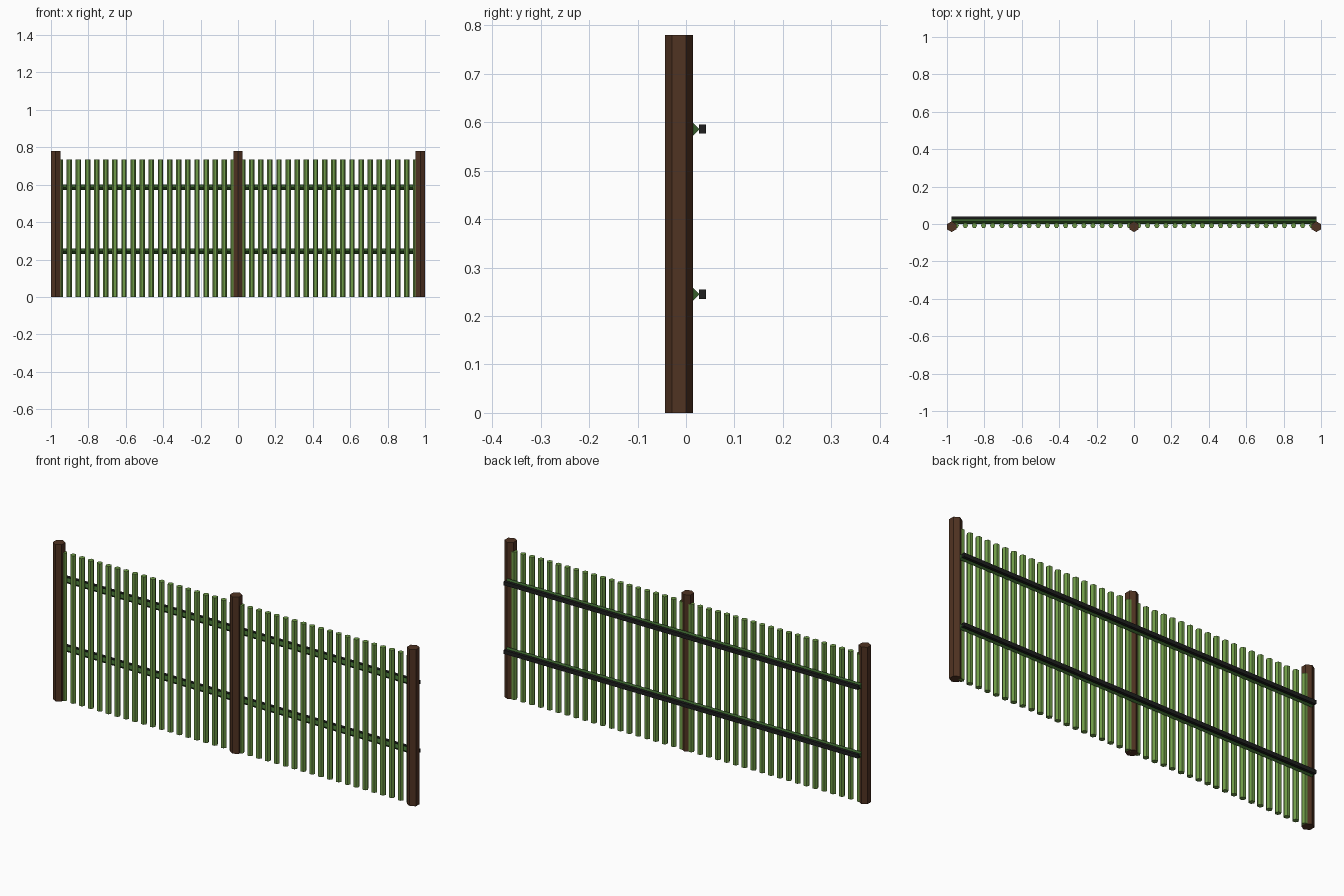
import bpy
import math

cube = bpy.data.objects.get("Cube")
if cube:
    bpy.data.objects.remove(cube, do_unlink=True)


def srgb(r, g, b):
    return tuple((c / 255 / 12.92) if c < 11 else ((c / 255 + 0.055) / 1.055) ** 2.4
                 for c in (r, g, b)) + (1.0,)


def material(name, colour):
    mat = bpy.data.materials.new(name)
    mat.use_nodes = True
    mat.diffuse_color = colour
    mat.node_tree.nodes["Principled BSDF"].inputs["Base Color"].default_value = colour
    return mat


brown = material("dark brown wood", srgb(80, 51, 34))
green = material("leaf green", srgb(112, 156, 72))
deep_green = material("deep green", srgb(54, 92, 42))
black = material("charcoal", srgb(30, 31, 30))


def finish(name, mat):
    obj = bpy.context.object
    obj.name = obj.data.name = name
    obj.data.materials.append(mat)
    return obj


def upright(name, x, y, radius, height, turn, mat):
    """Six-sided pole standing on the ground."""
    bpy.ops.mesh.primitive_cylinder_add(vertices=6, radius=radius, depth=height,
                                        location=(x, y, height / 2), rotation=(0, 0, turn))
    return finish(name, mat)


SPAN = 0.975          # centre to outer post
PITCH = SPAN / 20     # picket spacing

# Posts, with a corner facing front and back
for side, x in (("right", -SPAN), ("middle", 0), ("left", SPAN)):
    upright(f"{side}_post", x, -0.0145, 0.0285, 0.78, 0, brown)

# Pickets, with a flat side facing front
for i in range(40):
    upright(f"picket_{i + 1}", (i - 19.5) * PITCH, -0.008, 0.0145, 0.735,
            math.pi / 6, green)

# Rails: a diamond bar backed by a flat strip
for level, z in (("lower", 0.245), ("upper", 0.586)):
    bpy.ops.mesh.primitive_cylinder_add(vertices=4, radius=0.0145, depth=2 * SPAN,
                                        location=(0, 0.0135, z),
                                        rotation=(0, math.pi / 2, 0))
    finish(f"{level}_rail", deep_green)
    bpy.ops.mesh.primitive_cube_add(size=1, location=(0, 0.034, z))
    strip = finish(f"{level}_backing_strip", black)
    strip.scale = (2 * SPAN, 0.014, 0.019)
